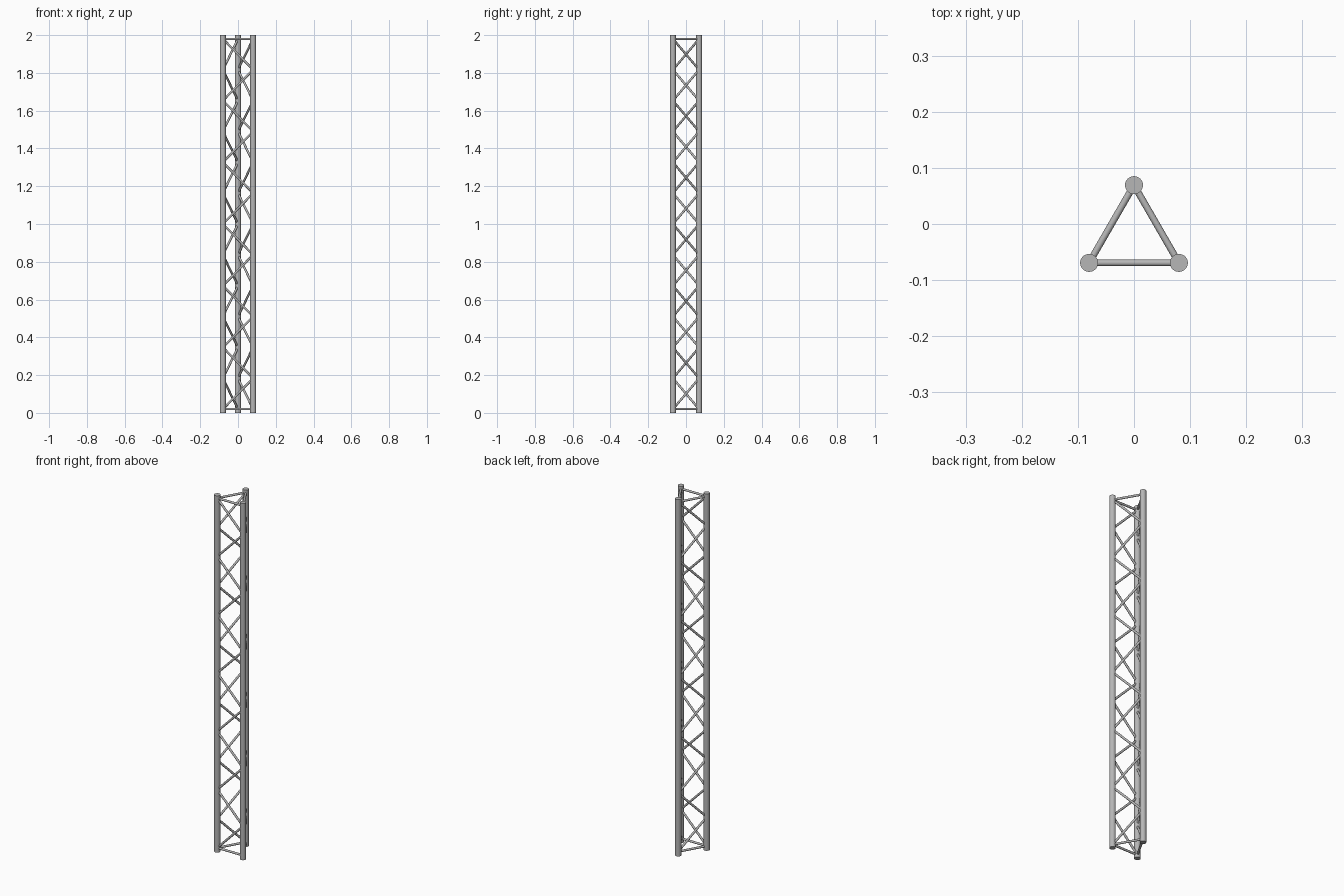
import bpy
import math
from mathutils import Vector

cube = bpy.data.objects.get("Cube")
if cube:
    bpy.data.objects.remove(cube, do_unlink=True)

# Dimensions
HEIGHT = 2.0
SIDE = 0.16
CHORD_R = 0.016
TUBE_R = 0.006
END = 0.02        # distance of the end frames from the chord tips
BAYS = 12

metal = bpy.data.materials.new("grey metal")
metal.use_nodes = True
GREY = (0.47, 0.47, 0.47, 1)
metal.diffuse_color = GREY
metal.node_tree.nodes["Principled BSDF"].inputs["Base Color"].default_value = GREY


def tube(name, start, end, radius, sides):
    """Capped round tube between two points."""
    start, end = Vector(start), Vector(end)
    axis = end - start
    bpy.ops.mesh.primitive_cylinder_add(
        vertices=sides, radius=radius, depth=axis.length,
        location=(start + end) / 2,
        rotation=axis.to_track_quat('Z', 'Y').to_euler())
    obj = bpy.context.object
    obj.name = name
    obj.data.materials.append(metal)
    bpy.ops.object.shade_smooth_by_angle(angle=math.radians(40))
    return obj


# Corners of the triangular section, in cyclic order
half_depth = SIDE * math.sqrt(3) / 4
corners = {
    "right": Vector((-SIDE / 2, -half_depth, 0)),
    "left": Vector((SIDE / 2, -half_depth, 0)),
    "rear": Vector((0, half_depth, 0)),
}
names = list(corners)
up = Vector((0, 0, 1))
step = (HEIGHT - 2 * END) / BAYS

# Main chords
for name, corner in corners.items():
    tube(name + "_chord", corner, corner + up * HEIGHT, CHORD_R, 32)

# Each face: two end bars and one zigzag of braces
for i, name in enumerate(names):
    other = names[(i + 1) % 3]
    a, b = corners[name], corners[other]
    face = name + "_to_" + other
    for label, z in (("bottom", END), ("top", HEIGHT - END)):
        tube(face + "_" + label + "_bar", a + up * z, b + up * z, TUBE_R, 16)
    for n in range(BAYS):
        p, q = (a, b) if n % 2 == 0 else (b, a)
        z = END + n * step
        tube(face + "_brace", p + up * z, q + up * (z + step), TUBE_R, 16)
